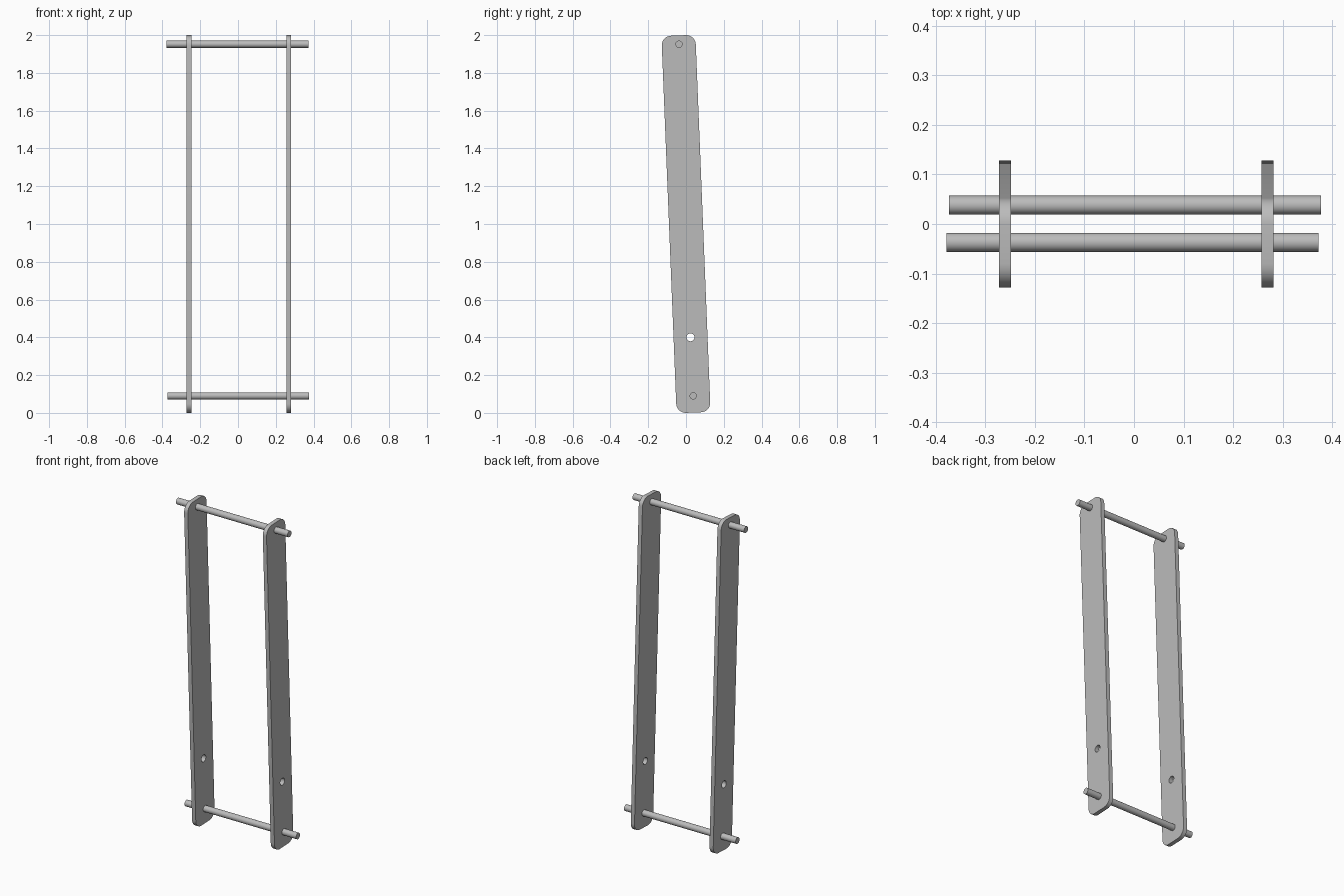
import bpy, bmesh, math
from mathutils import Matrix

cube = bpy.data.objects.get("Cube")
if cube:
    bpy.data.objects.remove(cube, do_unlink=True)

grey = bpy.data.materials.new("light_grey")
grey.use_nodes = True
colour = (0.5, 0.5, 0.5, 1)
grey.diffuse_color = colour
grey.node_tree.nodes["Principled BSDF"].inputs["Base Color"].default_value = colour

LEAN = math.radians(2.3)
PLATE = (0.025, 0.18, 1.998)
CORNER = 0.05


def finish(name, bm):
    mesh = bpy.data.meshes.new(name)
    bm.to_mesh(mesh)
    bm.free()
    obj = bpy.data.objects.new(name, mesh)
    bpy.context.collection.objects.link(obj)
    mesh.materials.append(grey)
    return obj


def activate(obj):
    bpy.ops.object.select_all(action="DESELECT")
    obj.select_set(True)
    bpy.context.view_layer.objects.active = obj


def rod(name, x, y, z, radius, length):
    bm = bmesh.new()
    place = Matrix.Translation((x, y, z)) @ Matrix.Rotation(math.pi / 2, 4, "Y")
    bmesh.ops.create_cone(bm, cap_ends=True, segments=32, radius1=radius,
                          radius2=radius, depth=length, matrix=place)
    obj = finish(name, bm)
    activate(obj)
    bpy.ops.object.shade_smooth_by_angle(angle=math.radians(30))
    return obj


def side_plate(name, x):
    # Leaning board with rounded corners
    bm = bmesh.new()
    bmesh.ops.create_cube(bm, size=1)
    bmesh.ops.scale(bm, vec=PLATE, verts=bm.verts)
    across = [e for e in bm.edges
              if abs(e.verts[0].co.x - e.verts[1].co.x) > PLATE[0] / 2]
    bmesh.ops.bevel(bm, geom=across, offset=CORNER, segments=8,
                    profile=0.5, affect="EDGES")
    bm.transform(Matrix.Translation((x, 0, 1)) @ Matrix.Rotation(LEAN, 4, "X"))
    obj = finish(name, bm)

    # Open bolt hole near the foot
    cutter = rod("hole_cutter", x, 0.024, 0.4, 0.021, 0.1)
    cutter.hide_render = True
    activate(obj)
    cut = obj.modifiers.new("hole", "BOOLEAN")
    cut.operation = "DIFFERENCE"
    cut.object = cutter
    bpy.ops.object.modifier_apply(modifier=cut.name)
    bpy.data.objects.remove(cutter, do_unlink=True)
    bpy.ops.object.shade_smooth_by_angle(angle=math.radians(30))


# Two side plates joined by two cross rods
side_plate("right_side_plate", -0.26)
side_plate("left_side_plate", 0.269)
rod("top_cross_rod", -0.003, -0.037, 1.952, 0.019, 0.75)
rod("bottom_cross_rod", 0.002, 0.038, 0.09, 0.019, 0.75)
